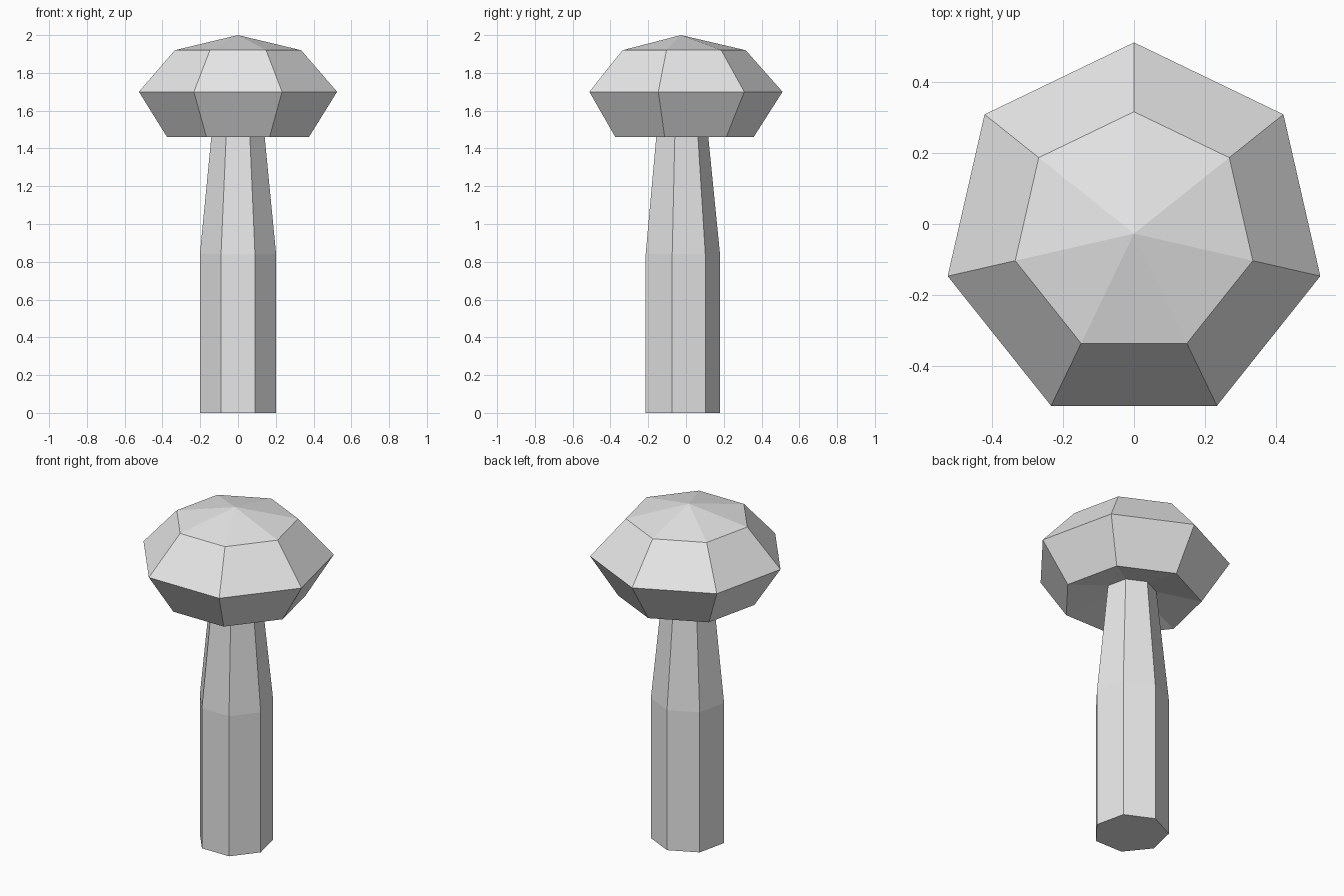
import bpy
import bmesh
import math

cube = bpy.data.objects.get("Cube")
if cube:
    bpy.data.objects.remove(cube, do_unlink=True)

SIDES = 7
CENTRE_Y = -0.027


def flat_material(name, colour):
    mat = bpy.data.materials.new(name)
    mat.use_nodes = True
    mat.diffuse_color = colour
    mat.node_tree.nodes["Principled BSDF"].inputs["Base Color"].default_value = colour
    return mat


def add_ring(bm, radius, z):
    """One ring of vertices with a corner at the back; radius 0 gives a point."""
    if radius == 0:
        return [bm.verts.new((0, CENTRE_Y, z))]
    angles = [math.pi / 2 + math.tau * i / SIDES for i in range(SIDES)]
    return [bm.verts.new((radius * math.cos(a), CENTRE_Y + radius * math.sin(a), z))
            for a in angles]


def lathe(name, profile, mat):
    """Seven-sided solid from (radius, z) pairs, listed from bottom to top."""
    bm = bmesh.new()
    rings = [add_ring(bm, r, z) for r, z in profile]
    for low, high in zip(rings, rings[1:]):
        for i in range(SIDES):
            j = (i + 1) % SIDES
            if len(low) == 1:
                bm.faces.new((low[0], high[j], high[i]))
            elif len(high) == 1:
                bm.faces.new((low[i], low[j], high[0]))
            else:
                bm.faces.new((low[i], low[j], high[j], high[i]))
    for ring in (rings[0], rings[-1]):
        if len(ring) > 1:
            bm.faces.new(ring)
    bmesh.ops.recalc_face_normals(bm, faces=bm.faces)
    mesh = bpy.data.meshes.new(name)
    bm.to_mesh(mesh)
    bm.free()
    mesh.materials.append(mat)
    obj = bpy.data.objects.new(name, mesh)
    bpy.context.collection.objects.link(obj)
    return obj


grey = flat_material("light grey", (0.8, 0.8, 0.8, 1))

# Stem: straight below, tapering up into the cap
lathe("stem", [(0.207, 0), (0.207, 0.84), (0.138, 1.53)], grey)

# Cap: hollowed underside, wide rim, shallow pointed top
lathe("cap", [(0, 1.55), (0.385, 1.46), (0.538, 1.70), (0.343, 1.92), (0, 2.0)], grey)
